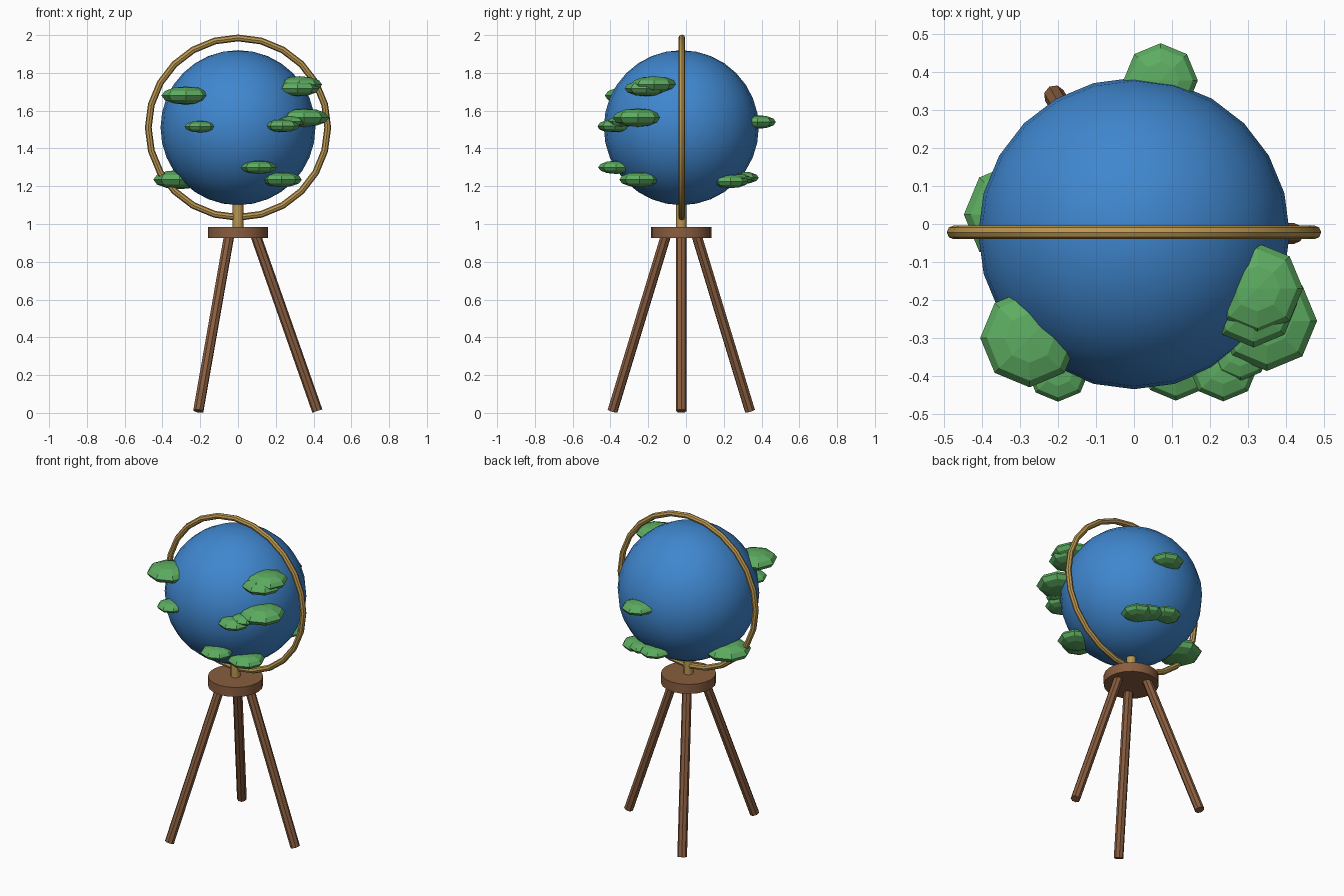
import bpy
from math import cos, sin, pi, radians
from mathutils import Vector

if "Cube" in bpy.data.objects:
    bpy.data.objects.remove(bpy.data.objects["Cube"])

CY = -0.025                       # centre line of the stand in y
GLOBE = Vector((0, CY, 1.51))


def material(name, rgb):
    m = bpy.data.materials.new(name)
    m.diffuse_color = (*rgb, 1)
    m.use_nodes = True
    m.node_tree.nodes["Principled BSDF"].inputs["Base Color"].default_value = m.diffuse_color
    return m


BLUE = material("ocean_blue", (0.05, 0.24, 0.62))
GREEN = material("land_green", (0.11, 0.42, 0.12))
GOLD = material("brass", (0.50, 0.31, 0.08))
WOOD = material("brown_wood", (0.25, 0.11, 0.05))


def finish(name, mat, smooth=True):
    ob = bpy.context.object
    ob.name = name
    ob.data.materials.append(mat)
    if smooth:
        bpy.ops.object.shade_smooth_by_angle(angle=radians(40))
    return ob


def rod(name, a, b, r, sides, mat, smooth=True):
    a, b = Vector(a), Vector(b)
    d = b - a
    bpy.ops.mesh.primitive_cylinder_add(vertices=sides, radius=r, depth=d.length,
                                        location=(a + b) / 2,
                                        rotation=d.to_track_quat('Z', 'Y').to_euler())
    return finish(name, mat, smooth)


# globe ball
bpy.ops.mesh.primitive_uv_sphere_add(segments=24, ring_count=16, radius=0.41, location=GLOBE)
finish("globe", BLUE)

# upright meridian ring
bpy.ops.mesh.primitive_torus_add(major_segments=24, minor_segments=8, major_radius=0.475,
                                 minor_radius=0.018, location=GLOBE + Vector((0, 0.003, 0)),
                                 rotation=(pi / 2, 0, 0))
finish("meridian_ring", GOLD)

# land masses: flattened low-poly blobs (x, y, z, radius)
LAND = [
    (-0.275, -0.30, 1.68, 0.13), (-0.20, -0.385, 1.515, 0.083),
    (-0.31, 0.025, 1.235, 0.138), (0.325, -0.17, 1.738, 0.12),
    (0.315, -0.21, 1.718, 0.115), (0.35, -0.255, 1.563, 0.132),
    (0.235, -0.375, 1.52, 0.092), (0.28, -0.335, 1.542, 0.078),
    (0.11, -0.37, 1.30, 0.095), (0.23, -0.245, 1.235, 0.108),
    (0.07, 0.378, 1.54, 0.098), (0.17, 0.235, 1.225, 0.095),
    (0.11, 0.265, 1.235, 0.085), (0.01, 0.295, 1.245, 0.09),
]
for i, (x, y, z, r) in enumerate(LAND):
    bpy.ops.mesh.primitive_uv_sphere_add(segments=8, ring_count=6, radius=r, location=(x, y, z))
    bpy.context.object.scale.z = 0.37
    finish(f"land_{i + 1}", GREEN, smooth=False)

# post and hub under the globe
rod("post", (0, CY, 0.97), (0, CY, 1.12), 0.028, 12, GOLD)
rod("hub", (0, CY, 0.925), (0, CY, 0.985), 0.159, 20, WOOD)

# three splayed legs
for i in range(3):
    a = i * 2 * pi / 3
    foot = (0.42 * cos(a), CY + 0.42 * sin(a), 0.01)
    top = (0.09 * cos(a), CY + 0.09 * sin(a), 0.95)
    rod(f"leg_{i + 1}", foot, top, 0.028, 8, WOOD)
